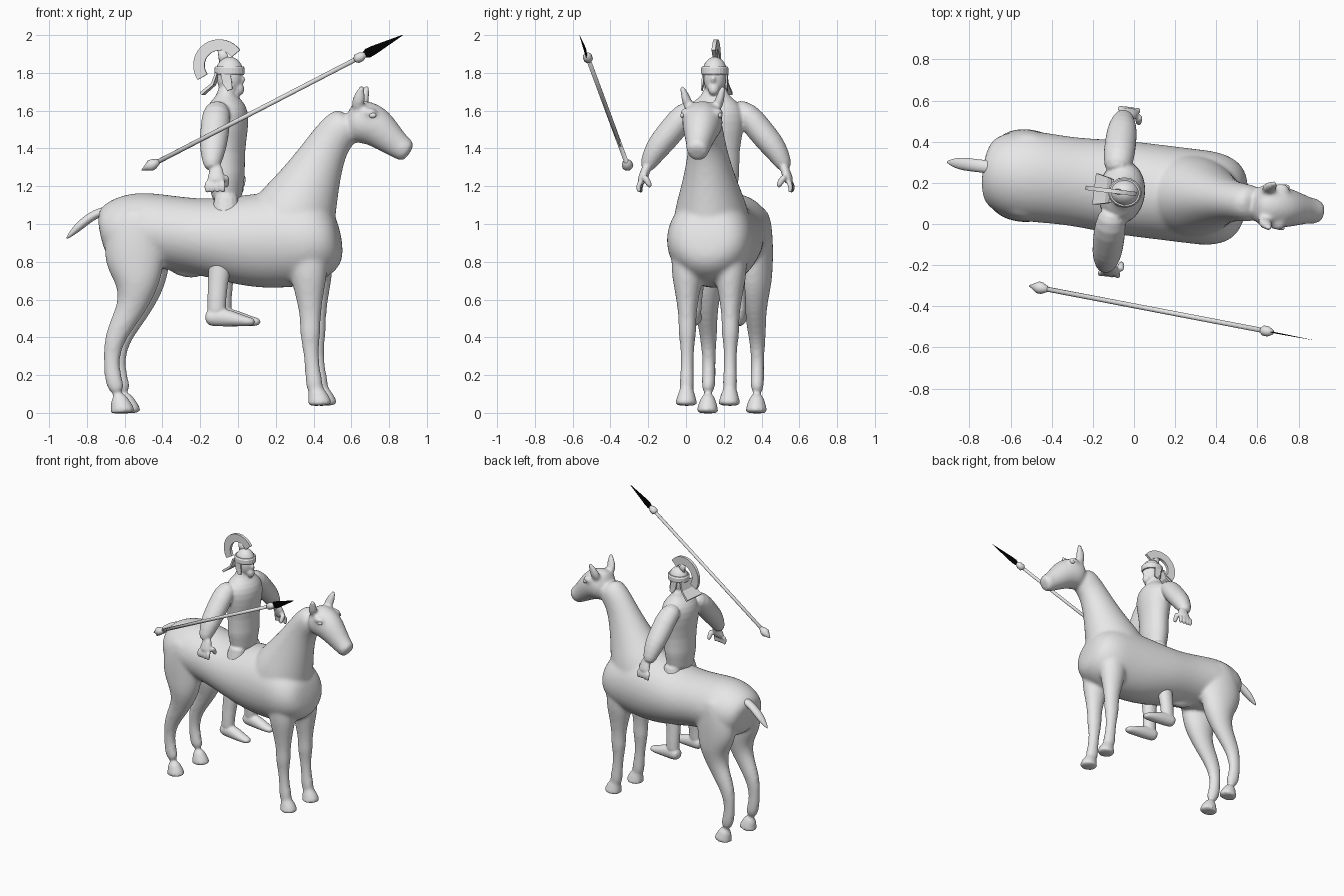
import bpy
import bmesh
import math
from mathutils import Vector

if "Cube" in bpy.data.objects:
    bpy.data.objects.remove(bpy.data.objects["Cube"], do_unlink=True)

SIDES = (-1, 1)
DIAGONAL = math.pi / 4
HORSE_Y = .17
RIDER_Y = .147


def material(name, value):
    mat = bpy.data.materials.new(name)
    mat.use_nodes = True
    colour = (value, value, value, 1)
    mat.diffuse_color = colour
    mat.node_tree.nodes["Principled BSDF"].inputs["Base Color"].default_value = colour
    return mat


GREY = material("pale grey", 0.8)
BLACK = material("black", 0)


def in_plane(y, rows):
    """Path of (x, z, radius) rows at a fixed sideways position."""
    return [(x, y, z, radius) for x, z, radius in rows]


def across_plane(x, side, rows):
    """Path of (y, z, radius) rows at a fixed lengthwise position, on one side."""
    return [(x, side * y, z, radius) for y, z, radius in rows]


def tube(bm, path, widen=1, limit=1, sides=12, phase=0):
    """Loft ellipses along a path; their sideways radius is widened, up to a limit."""
    centres = [Vector(point[:3]) for point in path]
    loops = []
    for i, (centre, point) in enumerate(zip(centres, path)):
        ahead = centres[min(i + 1, len(path) - 1)]
        behind = centres[max(i - 1, 0)]
        tangent = (ahead - behind).normalized()
        depth = tangent.cross(Vector((0, 1, 0))).normalized()
        sideways = depth.cross(tangent)
        radius = point[3]
        width = min(radius * widen, limit)
        loop = []
        for k in range(sides):
            angle = phase + math.tau * k / sides
            offset = depth * math.cos(angle) * radius + sideways * math.sin(angle) * width
            loop.append(bm.verts.new(centre + offset))
        loops.append(loop)
    for low, high in zip(loops, loops[1:]):
        for k in range(sides):
            following = (k + 1) % sides
            bm.faces.new((low[k], low[following], high[following], high[k]))
    bm.faces.new(loops[0])
    bm.faces.new(loops[-1])


def ball(bm, centre, radii):
    verts = bmesh.ops.create_uvsphere(bm, u_segments=20, v_segments=12, radius=1)["verts"]
    bmesh.ops.scale(bm, vec=radii, verts=verts)
    bmesh.ops.translate(bm, vec=centre, verts=verts)
    return verts


def finish(bm, name, mat=GREY, smooth=True, rounding=0, voxel=0, blending=4, place=None):
    """Make the object; a sideways place also turns it to the shared heading."""
    bmesh.ops.recalc_face_normals(bm, faces=bm.faces)
    mesh = bpy.data.meshes.new(name)
    bm.to_mesh(mesh)
    bm.free()
    mesh.materials.append(mat)
    for face in mesh.polygons:
        face.use_smooth = smooth
    obj = bpy.data.objects.new(name, mesh)
    bpy.context.collection.objects.link(obj)
    if place is not None:
        obj.rotation_euler.z = math.radians(-7)
        obj.location.y = place
    if rounding:
        subdivide = obj.modifiers.new("Round", "SUBSURF")
        subdivide.levels = subdivide.render_levels = rounding
    if voxel:
        fuse = obj.modifiers.new("Fuse", "REMESH")
        fuse.mode = "VOXEL"
        fuse.voxel_size = voxel
        fuse.use_smooth_shade = True
        blend = obj.modifiers.new("Blend", "SMOOTH")
        blend.factor = 0.5
        blend.iterations = blending


def hoof(bm, x, y, ground):
    tube(bm, in_plane(y, [(x - .03, ground + .1, .04), (x - .01, ground + .05, .055),
                          (x, ground + .01, .07), (x, ground - .003, .07)]), widen=.9)


# Horse: barrel, neck, head, legs and ears fused into one skin
horse = bmesh.new()
tube(horse, in_plane(0, [(-.73, .94, .11), (-.69, .95, .17), (-.55, .97, .21), (-.4, .96, .2),
                         (-.25, .94, .2), (-.1, .92, .22), (.1, .91, .26), (.3, .92, .26),
                         (.4, .91, .24), (.5, .91, .18), (.55, .92, .1)]),
     widen=1.1, limit=.235, sides=16)
tube(horse, in_plane(0, [(.2, .85, .2), (.28, 1, .26), (.36, 1.17, .19), (.42, 1.3, .145),
                         (.48, 1.42, .115), (.54, 1.5, .11), (.61, 1.55, .1)]), widen=.88)
tube(horse, in_plane(0, [(.58, 1.55, .09), (.65, 1.545, .125), (.73, 1.525, .115),
                         (.8, 1.46, .09), (.86, 1.41, .07), (.9, 1.385, .065),
                         (.915, 1.375, .05)]), widen=.93)
tube(horse, in_plane(0, [(-.36, .79, .05), (-.27, .75, .04), (-.2, .73, .02)]))
for side in SIDES:
    fore, hind = side * .115, side * .13
    tube(horse, in_plane(fore, [(.38, .95, .1), (.39, .75, .11), (.395, .64, .08), (.4, .5, .055),
                                (.4, .43, .06), (.4, .35, .044), (.41, .24, .04),
                                (.42, .16, .05), (.43, .1, .042)]), widen=.85)
    hoof(horse, .45, fore, .04)
    tube(horse, in_plane(hind, [(-.5, 1.1, .1), (-.53, .95, .17), (-.54, .8, .17),
                                (-.515, .68, .12), (-.55, .56, .08), (-.61, .46, .066),
                                (-.65, .37, .055), (-.66, .27, .042), (-.65, .17, .05),
                                (-.62, .1, .042)]), widen=.8, limit=.1)
    hoof(horse, -.6, hind, 0)
    # Ear, brow and nostril
    tube(horse, [(.64, side * .07, 1.6, .035), (.655, side * .09, 1.66, .04),
                 (.68, side * .115, 1.745, .013)], widen=.75)
    ball(horse, (.71, side * .085, 1.59), (.045, .03, .025))
    ball(horse, (.885, side * .045, 1.405), (.022, .018, .022))
finish(horse, "horse_body", rounding=2, voxel=.012, blending=10, place=HORSE_Y)

eyes = bmesh.new()
for side in SIDES:
    ball(eyes, (.73, side * .1, 1.575), (.02, .012, .014))
finish(eyes, "horse_eyes", place=HORSE_Y)

tail = bmesh.new()
tube(tail, in_plane(.02, [(-.65, 1.07, .025), (-.73, 1.07, .025), (-.8, 1.03, .025),
                          (-.86, .98, .025), (-.92, .92, .005)]), widen=1.3)
finish(tail, "horse_tail", rounding=2, place=HORSE_Y)

# Rider: torso, head, arms, hands and legs fused
rider = bmesh.new()
torso = [(1.08, .08), (1.22, .09), (1.25, .1), (1.38, .095), (1.5, .115), (1.59, .12),
         (1.65, .09), (1.68, .05), (1.74, .045)]
tube(rider, [(-.06, 0, z, radius) for z, radius in torso], widen=1.35, sides=16)
ball(rider, (-.045, 0, 1.77), (.068, .06, .09))
# Nose and beard
ball(rider, (.018, 0, 1.765), (.022, .013, .022))
tube(rider, in_plane(0, [(-.01, 1.74, .035), (.005, 1.71, .035), (.015, 1.68, .018)]))
for side in SIDES:
    # Arm, palm, fingers and thumb
    tube(rider, across_plane(-.095, side, [(.08, 1.62, .06), (.17, 1.58, .08), (.23, 1.5, .08),
                                           (.3, 1.42, .077), (.34, 1.36, .062),
                                           (.38, 1.28, .04)]), widen=.92)
    tube(rider, across_plane(-.07, side, [(.36, 1.32, .03), (.38, 1.26, .045),
                                          (.4, 1.21, .055)]), limit=.026)
    for finger in range(4):
        tube(rider, across_plane(-.115 + finger * .028, side,
                                 [(.39, 1.23, .015), (.41, 1.2, .015), (.4, 1.16, .012)]))
    tube(rider, across_plane(-.02, side, [(.38, 1.26, .02), (.35, 1.22, .018), (.34, 1.19, .013)]))
    # Leg and foot
    tube(rider, [(-.05, side * .07, 1.2, .08), (-.06, side * .09, .95, .08),
                 (-.09, side * .1, .75, .06), (-.1, side * .12, .6, .05),
                 (-.1, side * .12, .48, .055)], widen=.85)
    tube(rider, in_plane(side * .12, [(-.165, .5, .04), (-.1, .51, .055), (-.02, .5, .045),
                                      (.05, .485, .028), (.11, .48, .02)]), widen=1.4, limit=.045)
finish(rider, "rider_body", rounding=1, voxel=.0075, place=RIDER_Y)

# Helmet: dome, brim, cheek plates and flared neck guard
dome = bmesh.new()
shell = ball(dome, (-.045, 0, 1.8), (.074, .066, .085))
bmesh.ops.delete(dome, geom=[v for v in shell if v.co.z < 1.79], context="VERTS")
finish(dome, "helmet_dome", place=RIDER_Y)

brim = bmesh.new()
tube(brim, in_plane(0, [(-.045, 1.79, .076), (-.045, 1.8, .081), (-.045, 1.825, .081),
                        (-.045, 1.835, .074)]), widen=.9, sides=24)
finish(brim, "helmet_brim", smooth=False, place=RIDER_Y)

guards = bmesh.new()
for side in SIDES:
    tube(guards, [(-.06, side * .062, 1.8, .035), (-.05, side * .063, 1.75, .035),
                  (-.035, side * .068, 1.71, .02)], widen=.2, sides=4, phase=DIAGONAL)
tube(guards, in_plane(0, [(-.11, 1.8, .009), (-.13, 1.74, .01), (-.19, 1.69, .012)]),
     widen=9, sides=4, phase=DIAGONAL)
finish(guards, "helmet_guards", smooth=False, place=RIDER_Y)

# Crest: a thin arc over the dome, carried by a short post
crest = bmesh.new()
arc = []
for step in range(19):
    angle = math.radians(35 + 10 * step)
    arc.append((-.1 + .108 * math.cos(angle), 0, 1.84 + .108 * math.sin(angle), .042))
tube(crest, arc, widen=.35, sides=4, phase=DIAGONAL)
finish(crest, "helmet_crest", smooth=False, place=RIDER_Y)

post = bmesh.new()
tube(post, in_plane(0, [(-.07, 1.85, .03), (-.09, 1.93, .02)]), widen=.5)
finish(post, "helmet_crest_post", place=RIDER_Y)

# Spear: every part lies on one line from butt to knob
BUTT = Vector((-.51, -.3, 1.285))
KNOB = Vector((.64, -.52, 1.88))


def spear_part(name, stations, widen=1, sides=12, **finishing):
    bm = bmesh.new()
    path = [(*BUTT.lerp(KNOB, along), radius) for along, radius in stations]
    tube(bm, path, widen, sides=sides)
    finish(bm, name, **finishing)


spear_part("spear_shaft", [(.04, .012), (1, .012)])
spear_part("spear_butt", [(0, .002), (.04, .03), (.055, .028), (.08, .013)])
spear_part("spear_knob", [(.98, .012), (.99, .025), (1.01, .025), (1.03, .012)])
spear_part("spear_blade", [(1.015, .01), (1.04, .026), (1.07, .024), (1.2, .002)],
           widen=.12, sides=4, mat=BLACK, smooth=False)
